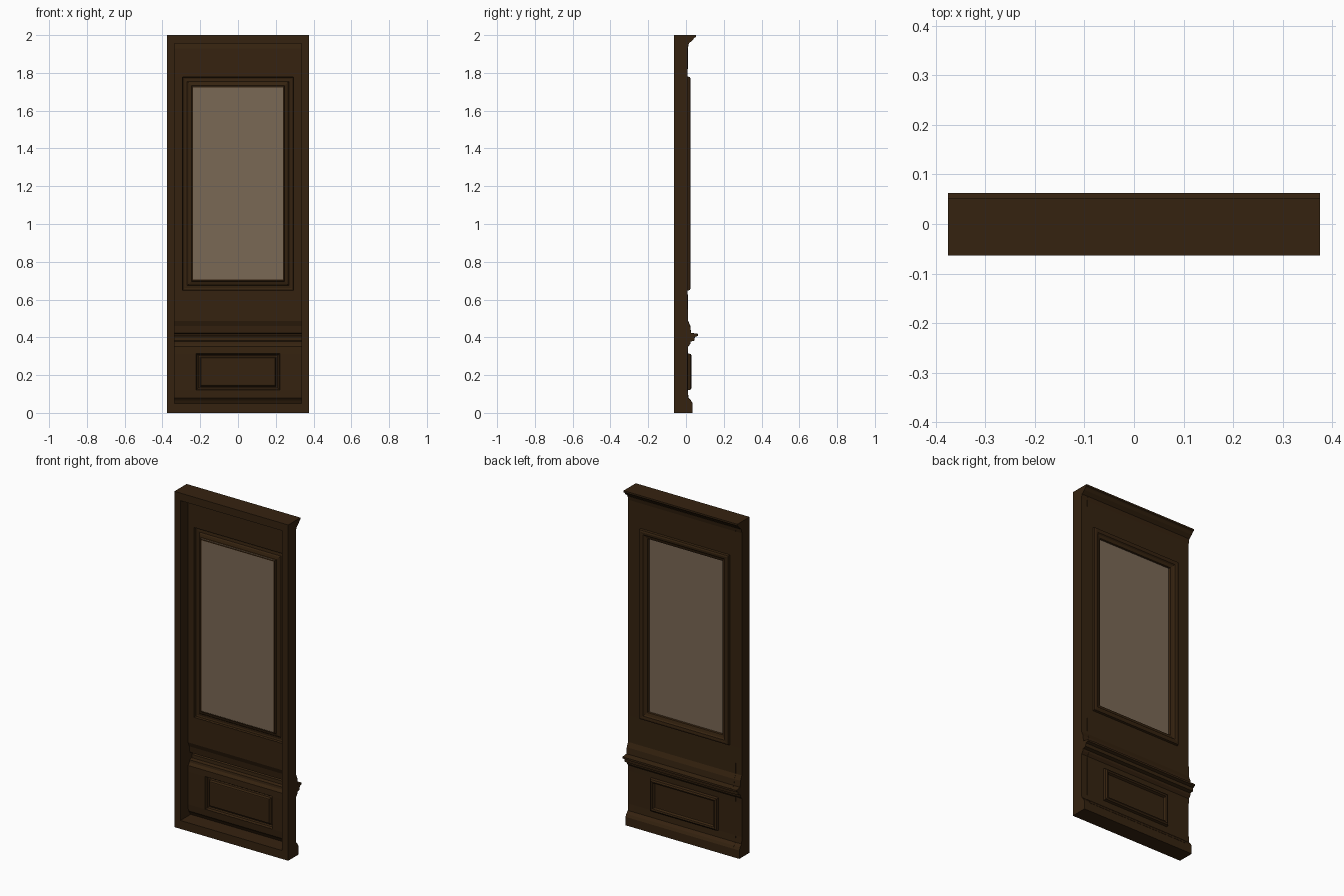
import bpy, bmesh

if "Cube" in bpy.data.objects:
    bpy.data.objects.remove(bpy.data.objects["Cube"])

def material(name, col):
    m = bpy.data.materials.new(name)
    m.diffuse_color = (*col, 1)
    m.use_nodes = True
    m.node_tree.nodes["Principled BSDF"].inputs["Base Color"].default_value = m.diffuse_color
    return m

wood = material("dark_wood", (0.036, 0.0165, 0.005))
pane = material("window_tan", (0.195, 0.138, 0.09))

FRONT = -0.063
STILE = 0.335
HALF = 0.375
# moulded back profile as (y, z), bottom to top
PROFILE = [(0.034, 0), (0.034, 0.05), (0.026, 0.065), (0.012, 0.08), (0.009, 0.12),
           (0.009, 0.315), (0.010, 0.35), (0.022, 0.365), (0.024, 0.378), (0.044, 0.383),
           (0.046, 0.402), (0.062, 0.408), (0.062, 0.418), (0.026, 0.423), (0.022, 0.46),
           (0.010, 0.488), (0.008, 0.648), (0.008, 1.78), (0.009, 1.93), (0.014, 1.955),
           (0.034, 1.972), (0.044, 1.985), (0.052, 1.99), (0.052, 2.0)]
WINDOW = (0.295, 0.648, 1.78)
PANEL = (0.222, 0.12, 0.315)

def finish(name, bm, mat, thickness=0):
    bmesh.ops.remove_doubles(bm, verts=bm.verts, dist=1e-5)
    bmesh.ops.recalc_face_normals(bm, faces=bm.faces)
    me = bpy.data.meshes.new(name)
    bm.to_mesh(me)
    bm.free()
    me.materials.append(mat)
    ob = bpy.data.objects.new(name, me)
    bpy.context.collection.objects.link(ob)
    if thickness:
        s = ob.modifiers.new("thickness", "SOLIDIFY")
        s.thickness = thickness
        s.offset = 0
    return ob

def extruded(name, pts, x0, x1):
    """Solid bar along x with the given (y, z) cross-section."""
    bm = bmesh.new()
    f = bm.faces.new([bm.verts.new((x0, y, z)) for y, z in pts])
    r = bmesh.ops.extrude_face_region(bm, geom=[f])
    for v in r["geom"]:
        if isinstance(v, bmesh.types.BMVert):
            v.co.x = x1
    return finish(name, bm, wood)

def ring_moulding(name, opening, steps, cap=False):
    """Rectangular moulding; steps are (inset, y)."""
    w, z0, z1 = opening
    bm = bmesh.new()
    loops = []
    for d, y in steps:
        loops.append([bm.verts.new((x, y, z)) for x, z in
                      ((-w + d, z0 + d), (w - d, z0 + d), (w - d, z1 - d), (-w + d, z1 - d))])
    for a, b in zip(loops, loops[1:]):
        for i in range(4):
            j = (i + 1) % 4
            bm.faces.new((a[i], a[j], b[j], b[i]))
    if cap:
        bm.faces.new(loops[-1])
    return finish(name, bm, wood, 0.002)

# side stiles
full = [(FRONT, 0)] + PROFILE + [(FRONT, 2.0)]
for side, x0, x1 in (("left", -HALF, -STILE), ("right", STILE, HALF)):
    extruded(side + "_stile", full, x0, x1)

# top and bottom rails
low = [p for p in PROFILE if p[1] <= 0.051]
high = [p for p in PROFILE if p[1] >= 1.954]
extruded("bottom_rail", [(FRONT, 0)] + low + [(FRONT, low[-1][1])], -STILE, STILE)
extruded("top_rail", [(FRONT, high[0][1])] + high + [(FRONT, 2.0)], -STILE, STILE)

# thin moulded sheet between the stiles, open at window and lower panel
bm = bmesh.new()
xs = [-STILE, -WINDOW[0], -PANEL[0], PANEL[0], WINDOW[0], STILE]
for (ya, za), (yb, zb) in zip(PROFILE, PROFILE[1:]):
    if zb <= 0.051 or za >= 1.954:
        continue
    zc = (za + zb) / 2
    for xa, xb in zip(xs, xs[1:]):
        xc = abs(xa + xb) / 2
        if any(xc < w and z0 < zc < z1 for w, z0, z1 in (WINDOW, PANEL)):
            continue
        bm.faces.new([bm.verts.new(c) for c in
                      ((xa, ya, za), (xb, ya, za), (xb, yb, zb), (xa, yb, zb))])
finish("back_sheet", bm, wood, 0.002)

# window frame and raised lower panel
ring_moulding("window_frame", WINDOW,
              [(0, 0.008), (0.003, 0.020), (0.012, 0.023), (0.026, 0.021),
               (0.032, 0.014), (0.048, 0.009), (0.052, -0.004), (0.057, -0.004)])
ring_moulding("lower_panel", PANEL,
              [(0, 0.009), (0.004, 0.024), (0.012, 0.029), (0.020, 0.026),
               (0.026, 0.014), (0.030, 0.013)], cap=True)

# window pane
bm = bmesh.new()
bm.faces.new([bm.verts.new((x, -0.001, z)) for x, z in
              ((-0.241, 0.698), (0.241, 0.698), (0.241, 1.731), (-0.241, 1.731))])
finish("window_pane", bm, pane, 0.004)
